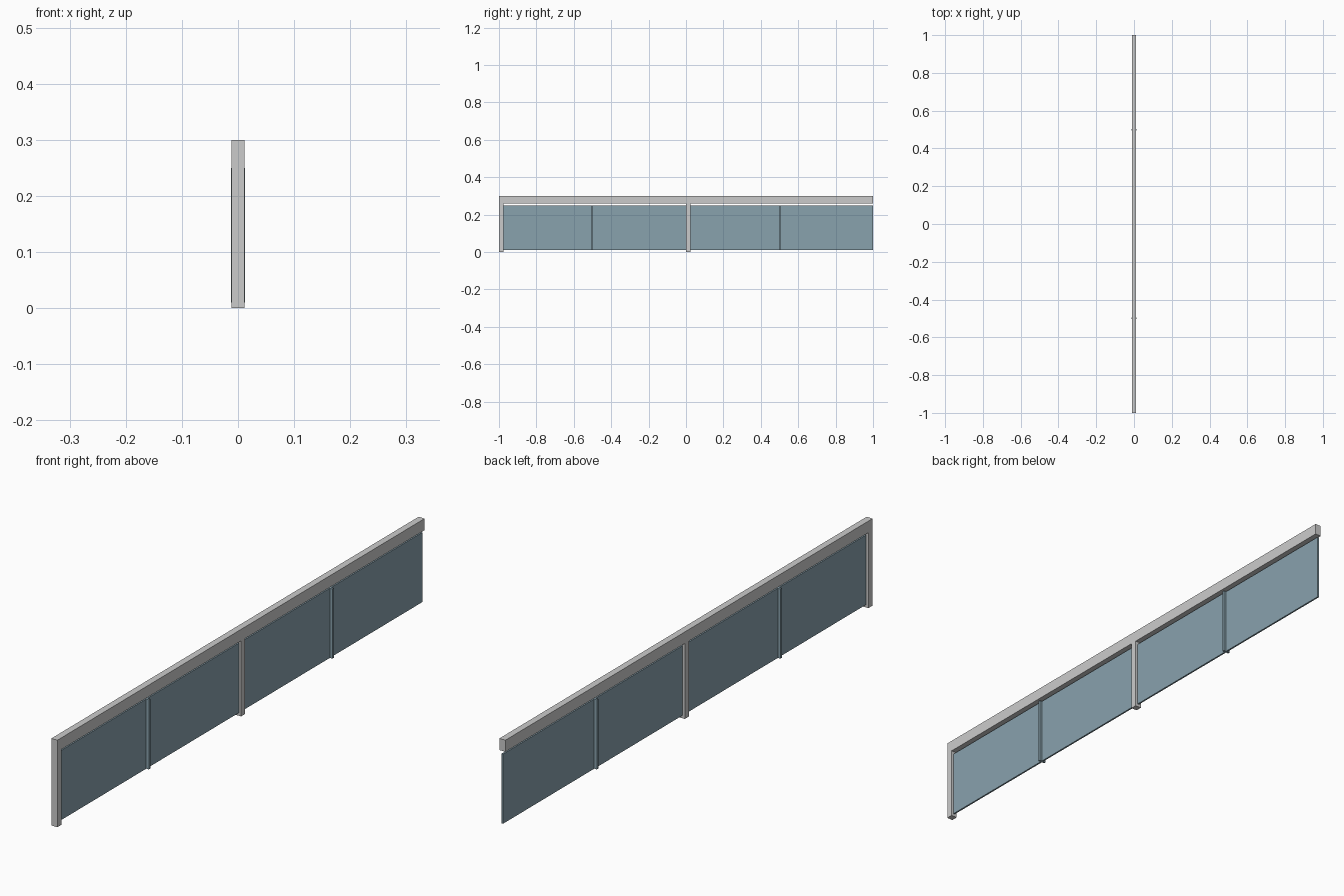
import bpy

if "Cube" in bpy.data.objects:
    bpy.data.objects.remove(bpy.data.objects["Cube"])


def material(name, rgb):
    m = bpy.data.materials.new(name)
    m.diffuse_color = (*rgb, 1)
    m.use_nodes = True
    m.node_tree.nodes["Principled BSDF"].inputs["Base Color"].default_value = m.diffuse_color
    return m


def box(name, half_x, y0, y1, z0, z1, mat=None):
    """Box centred on x = 0, given by its y and z limits."""
    bpy.ops.mesh.primitive_cube_add(size=1, location=(0, (y0 + y1) / 2, (z0 + z1) / 2))
    o = bpy.context.object
    o.name = name
    o.scale = (half_x * 2, y1 - y0, z1 - z0)
    bpy.ops.object.transform_apply(location=False, rotation=False, scale=True)
    if mat:
        o.data.materials.append(mat)
    return o


glass = material("tinted_glass", (0.25, 0.36, 0.42))
W = 0.023            # square tube size of rail and posts
CLIP = 0.004         # half width of a joint strip

# Handrail along the full length
box("handrail", W / 2, -1, 1, 0.26, 0.30)

# Two bays: a post at the start, then two glass panes joined by a strip
for bay, y in enumerate((-1.0, 0.0), 1):
    middle = y + 0.5
    box(f"post_{bay}", W / 2, y, y + W, 0, 0.26)
    box(f"glass_pane_{bay}a", 0.003, y + W, middle - CLIP, 0.01, 0.25, glass)
    box(f"glass_pane_{bay}b", 0.003, middle + CLIP, y + 1, 0.01, 0.25, glass)
    box(f"joint_strip_{bay}", 0.0128, middle - CLIP, middle + CLIP, 0.01, 0.25, glass)
